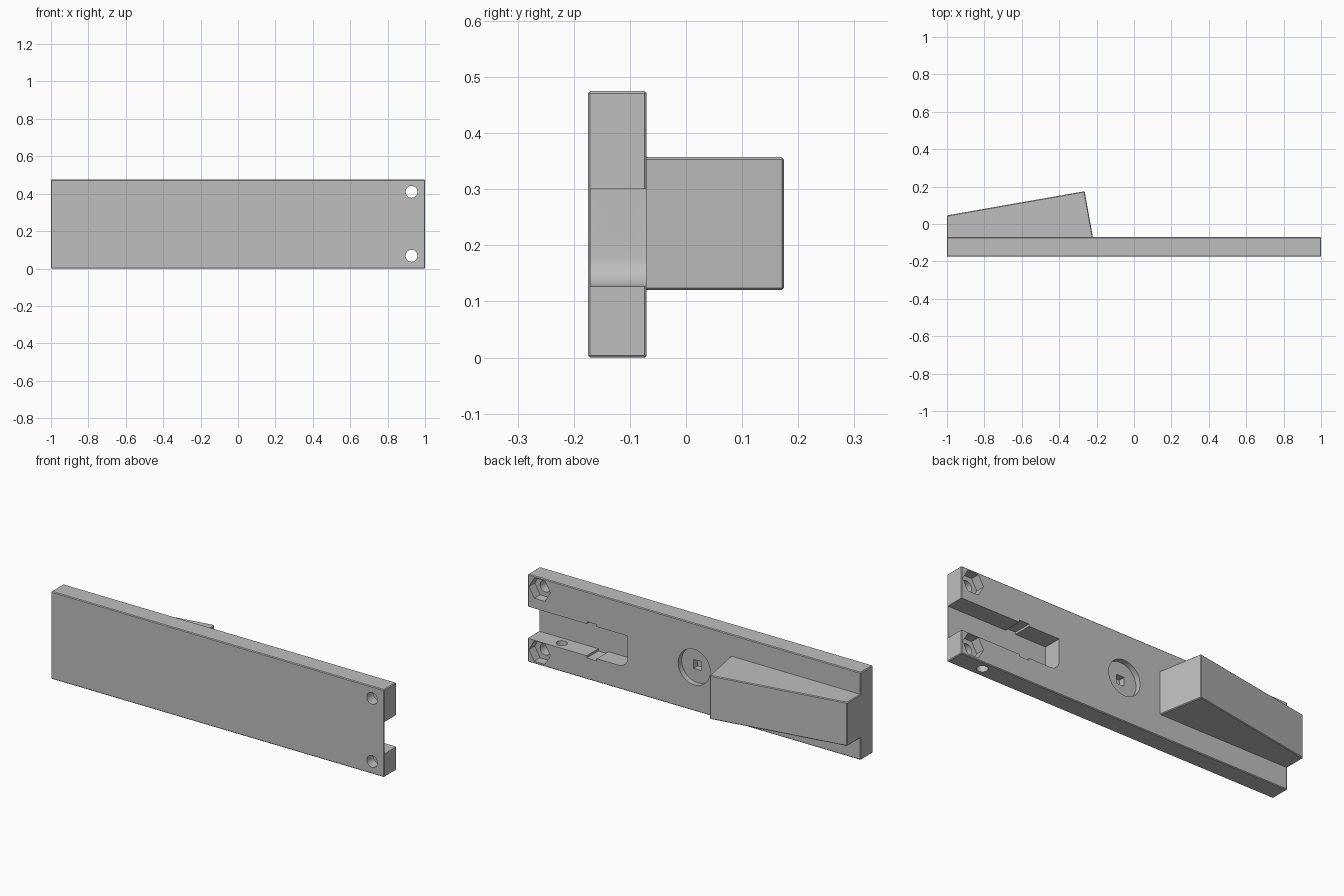
import bpy, bmesh
from math import sin, cos, pi, radians
from mathutils import Matrix, Vector

cube = bpy.data.objects.get("Cube")
if cube:
    bpy.data.objects.remove(cube, do_unlink=True)

grey = bpy.data.materials.new("light grey plastic")
grey.use_nodes = True
grey.diffuse_color = (0.52, 0.52, 0.52, 1)
grey.node_tree.nodes["Principled BSDF"].inputs["Base Color"].default_value = (0.52, 0.52, 0.52, 1)


def frame(origin, a, b):
    """Matrix whose local axes are a, b and a x b, placed at origin."""
    a, b = Vector(a), Vector(b)
    m = Matrix((a, b, a.cross(b))).transposed().to_4x4()
    m.translation = origin
    return m


def prism(name, outline, m, lo, hi):
    """Extrude a 2D outline along the third axis of m from lo to hi."""
    bm = bmesh.new()
    face = bm.faces.new([bm.verts.new((x, y, lo)) for x, y in outline])
    top = bmesh.ops.extrude_face_region(bm, geom=[face])["geom"]
    bmesh.ops.translate(bm, vec=(0, 0, hi - lo),
                        verts=[v for v in top if isinstance(v, bmesh.types.BMVert)])
    bm.transform(m)
    bmesh.ops.recalc_face_normals(bm, faces=bm.faces)
    mesh = bpy.data.meshes.new(name)
    bm.to_mesh(mesh)
    bm.free()
    obj = bpy.data.objects.new(name, mesh)
    bpy.context.collection.objects.link(obj)
    mesh.materials.append(grey)
    return obj


def ring(r, n, u=0, v=0, turn=0):
    return [(u + r * cos(turn + 2 * pi * i / n), v + r * sin(turn + 2 * pi * i / n))
            for i in range(n)]


def apply(obj, mod):
    bpy.context.view_layer.objects.active = obj
    bpy.ops.object.modifier_apply(modifier=mod.name)


def chamfer(obj):
    mod = obj.modifiers.new("chamfer", 'BEVEL')
    mod.width, mod.segments = 0.004, 1
    apply(obj, mod)


def cut(obj, cutter):
    mod = obj.modifiers.new("cut", 'BOOLEAN')
    mod.operation, mod.solver, mod.object = 'DIFFERENCE', 'EXACT', cutter
    apply(obj, mod)
    bpy.data.objects.remove(cutter, do_unlink=True)


def motor_pocket(obj, origin, u, v):
    """Open-ended pocket with ear grooves, cable hole and screw hole.
    u runs to the open end, v points out of the face."""
    u, v = Vector(u), Vector(v)
    w = u.cross(v)
    half, deep, groove, fillet, end = 0.0865, 0.0985, (0.185, 0.245), 0.053, 0.75
    side = [(0, half), (groove[0], half), (groove[0], deep),
            (groove[1], deep), (groove[1], half), (end, half)]
    outline = side + [(a, -b) for a, b in reversed(side[1:])]
    outline += [(fillet - fillet * sin(t), fillet - half - fillet * cos(t))
                for t in [i * pi / 16 for i in range(9)]]
    # the extrusion axis of frame(u, w) is -v
    cut(obj, prism("pocket_cutter", outline, frame(origin, u, w), -0.06, 0.1))
    cut(obj, prism("cable_cutter", ring(0.028, 32, 0.43, -0.05), frame(origin, u, v), -0.4, 0))
    cut(obj, prism("screw_cutter", ring(0.017, 24, -0.05, 0.027), frame(origin, v, w), -0.25, 0.1))


BACK, MID = -0.07, 0.2375
# outlines in x-z, extruded toward +y
xz = frame((0, 0, 0), (0, 0, 1), (1, 0, 0))
xy = Matrix.Identity(4)

# Long mounting plate
plate = prism("mounting_plate", [(0, -1), (0.475, -1), (0.475, 1), (0, 1)], xz, -0.175, BACK)
chamfer(plate)

# Tilted motor block on the back
block = prism("tilted_block", [(-1, -0.08), (-0.218, -0.08), (-0.264, 0.175), (-1, 0.046)],
              xy, 0.12, 0.357)
chamfer(block)

# Motor pockets, straight in the plate and tilted in the block
motor_pocket(plate, (0.4, BACK, 0.2135), (1, 0, 0), (0, 1, 0))
c, s = cos(radians(10)), sin(radians(10))
motor_pocket(block, (-0.4, 0.151, 0.2415), (-c, -s, 0), (-s, c, 0))

# Corner bolt holes with hexagonal nut recesses
for x in (-0.928, 0.928):
    for z in (0.068, 0.41):
        cut(plate, prism("bolt_cutter", ring(0.032, 32, z, x), xz, -0.3, 0))
        nut = ring(0.064, 6, z, x, pi / 2)
        cut(plate, prism("nut_cutter", nut, xz, -0.12, -0.064))
        if x < 0:
            cut(block, prism("nut_cutter", nut, xz, -0.12, -0.064))

# Round hub recess with a square socket
cut(plate, prism("hub_cutter", ring(0.096, 48, MID, 0), xz, BACK - 0.03, 0))
cut(plate, prism("socket_cutter", ring(0.034, 4, MID, 0, pi / 4), xz, BACK - 0.065, 0))

# Smooth the round walls and keep edges sharp
for obj in (plate, block):
    bpy.ops.object.select_all(action='DESELECT')
    obj.select_set(True)
    bpy.context.view_layer.objects.active = obj
    bpy.ops.object.shade_smooth_by_angle(angle=radians(25))
